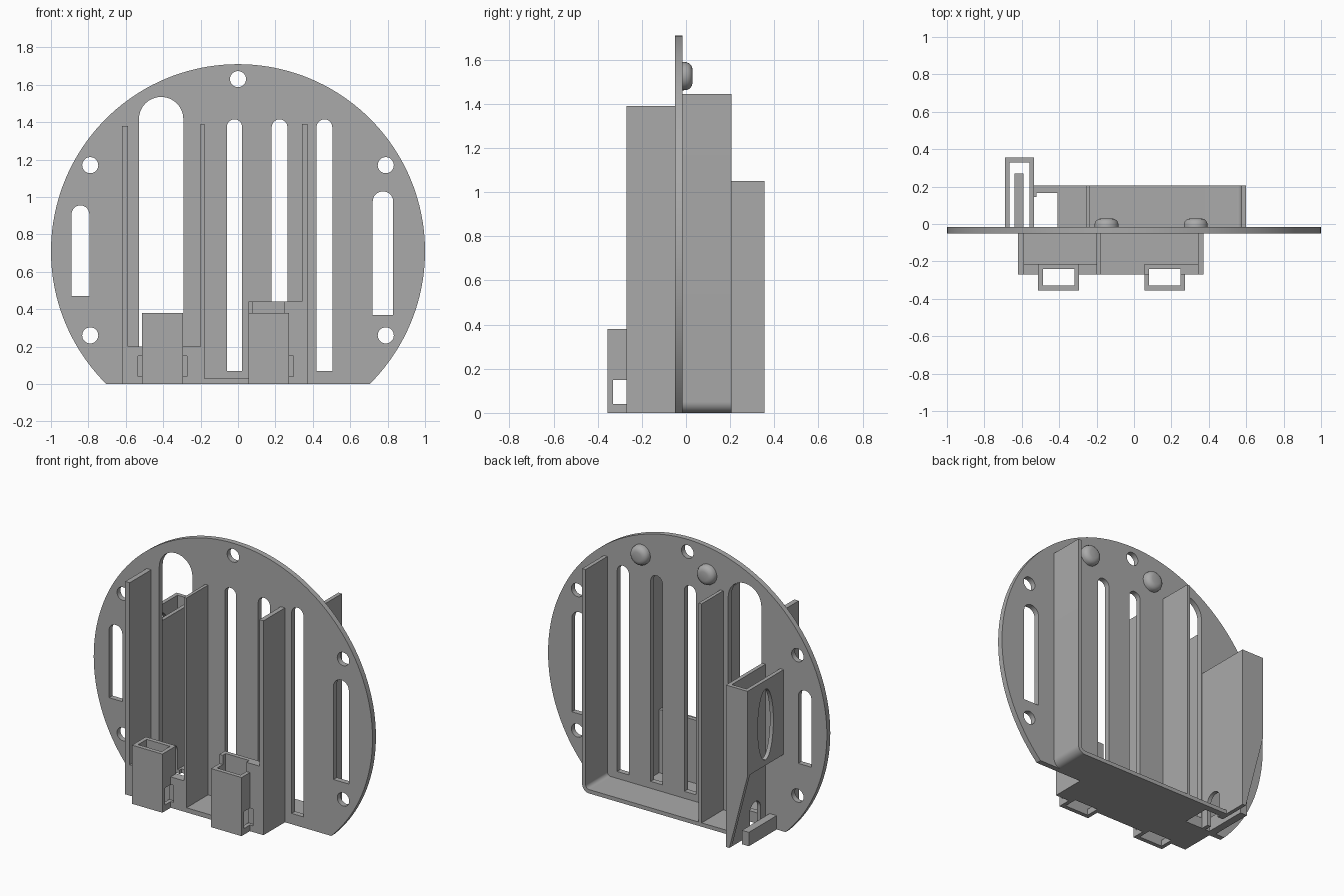
import bpy, bmesh
from math import pi, cos, sin, asin, radians
from mathutils import Matrix, Vector

cube = bpy.data.objects.get("Cube")
if cube:
    bpy.data.objects.remove(cube, do_unlink=True)

grey = bpy.data.materials.new("plain_grey")
grey.use_nodes = True
COLOUR = (0.4, 0.4, 0.4, 1)
grey.diffuse_color = COLOUR
grey.node_tree.nodes["Principled BSDF"].inputs["Base Color"].default_value = COLOUR


def add(name, mesh):
    ob = bpy.data.objects.new(name, mesh)
    bpy.context.collection.objects.link(ob)
    mesh.materials.clear()
    mesh.materials.append(grey)
    return ob


def smooth(ob):
    bpy.ops.object.select_all(action='DESELECT')
    ob.select_set(True)
    bpy.context.view_layer.objects.active = ob
    bpy.ops.object.shade_smooth_by_angle(angle=radians(30))


def box(name, x0, x1, y0, y1, z0, z1):
    bm = bmesh.new()
    size = Vector((x1 - x0, y1 - y0, z1 - z0))
    mid = Vector((x0 + x1, y0 + y1, z0 + z1)) / 2
    bmesh.ops.create_cube(bm, size=1, matrix=Matrix.Translation(mid) @ Matrix.Diagonal(size).to_4x4())
    mesh = bpy.data.meshes.new(name)
    bm.to_mesh(mesh)
    bm.free()
    return add(name, mesh)


def arc(cx, cz, rx, rz, a0=0, a1=2 * pi, n=32, closed=True):
    steps = n if closed else n + 1
    return [(cx + rx * cos(a0 + (a1 - a0) * i / n), cz + rz * sin(a0 + (a1 - a0) * i / n))
            for i in range(steps)]


def slot(x0, x1, z0, z1):
    """Opening with a flat bottom and a round top."""
    r = (x1 - x0) / 2
    return [(x0, z0), (x1, z0)] + arc(x0 + r, z1 - r, r, r, 0, pi, 16, False)


def panel(name, loops, axis, lo, hi):
    """Flat outline with holes, extruded along one axis from lo to hi."""
    curve = bpy.data.curves.new(name, 'CURVE')
    curve.dimensions = '2D'
    curve.fill_mode = 'BOTH'
    curve.extrude = (hi - lo) / 2
    for loop in loops:
        s = curve.splines.new('POLY')
        s.points.add(len(loop) - 1)
        for p, (u, v) in zip(s.points, loop):
            p.co = (u, v, 0, 1)
        s.use_cyclic_u = True
    temp = bpy.data.objects.new(name + "_outline", curve)
    bpy.context.collection.objects.link(temp)
    deps = bpy.context.evaluated_depsgraph_get()
    mesh = bpy.data.meshes.new_from_object(temp.evaluated_get(deps))
    bpy.data.objects.remove(temp, do_unlink=True)
    mid = (lo + hi) / 2
    turn = Matrix.Identity(4)
    if axis != 'z':
        turn = Matrix.Rotation(pi / 2, 4, 'X')
    if axis == 'x':
        turn = Matrix.Rotation(pi / 2, 4, 'Z') @ turn
    shift = {'x': (mid, 0, 0), 'y': (0, mid, 0), 'z': (0, 0, mid)}[axis]
    mesh.transform(Matrix.Translation(shift) @ turn)
    bm = bmesh.new()
    bm.from_mesh(mesh)
    bmesh.ops.remove_doubles(bm, verts=bm.verts, dist=1e-5)
    bmesh.ops.recalc_face_normals(bm, faces=bm.faces)
    bm.to_mesh(mesh)
    bm.free()
    ob = add(name, mesh)
    smooth(ob)
    return ob


def cut(ob, cutter):
    mod = ob.modifiers.new("cut", 'BOOLEAN')
    mod.operation = 'DIFFERENCE'
    mod.solver = 'EXACT'
    mod.object = cutter
    deps = bpy.context.evaluated_depsgraph_get()
    mesh = bpy.data.meshes.new_from_object(ob.evaluated_get(deps))
    ob.modifiers.clear()
    ob.data = mesh


FRONT, BACK, T = -0.05, -0.015, 0.03

# Round plate with a flat bottom, screw holes and slots
low = asin(0.71)
loops = [arc(0, 0.71, 1, 1, -low, pi + low, 120, False)]
for x, z in [(0, 1.63), (-0.79, 1.17), (0.79, 1.17), (-0.79, 0.26), (0.79, 0.26)]:
    loops.append(arc(x, z, 0.043, 0.043))
for s in [(-0.89, -0.795, 0.47, 0.955), (0.72, 0.83, 0.37, 1.03), (-0.53, -0.292, 0.07, 1.535),
          (-0.06, 0.022, 0.07, 1.415), (0.18, 0.264, 0.07, 1.415), (0.42, 0.504, 0.07, 1.415)]:
    loops.append(slot(*s))
panel("round_plate", loops, 'y', FRONT, BACK)

# Front dividers
for side, x0, x1, h in [("right", -0.62, -0.588, 1.38), ("middle", -0.2, -0.18, 1.39),
                        ("left", 0.342, 0.372, 1.39)]:
    box("front_divider_" + side, x0, x1, -0.27, FRONT, 0, h)

# Front floor, lips and open connector sleeves
floor = box("front_floor", -0.62, 0.372, -0.27, FRONT, 0, T)
for side, x0, x1, l0, l1, h in [("right", -0.512, -0.294, -0.588, -0.2, 0.2),
                                ("left", 0.055, 0.274, 0.055, 0.342, 0.44)]:
    lip = box("front_lip_" + side, l0, l1, -0.27, -0.213, 0, h)
    sleeve = box("sleeve_" + side, x0, x1, -0.355, -0.213, 0, 0.38)
    bore = box("bore", x0 + 0.025, x1 - 0.025, -0.328, -0.24, -0.1, 0.6)
    window = box("window", x0 - 0.022, x1 + 0.022, -0.33, -0.25, 0.04, 0.15)
    for part in (floor, lip, sleeve):
        cut(part, bore)
    for part in (lip, sleeve):
        cut(part, window)
    for helper in (bore, window):
        bpy.data.objects.remove(helper, do_unlink=True)

# Back tray: floor curving up into the tall left wall
r = 0.05
outer = arc(0.6 - r, r, r, r, -pi / 2, 0, 10, False)
inner = arc(0.6 - r, r, r - 0.025, r - 0.025, 0, -pi / 2, 10, False)
panel("back_tray", [[(-0.4, 0)] + outer + [(0.6, 1.445), (0.575, 1.445)] + inner + [(-0.4, 0.025)]],
      'y', BACK, 0.207)
box("back_divider", -0.257, -0.235, BACK, 0.207, 0, 1.445)

# Notched end of the tray floor
panel("back_tray_end", [[(-0.4, BACK), (-0.4, 0.207), (-0.535, 0.207), (-0.535, 0.145), (-0.52, 0.145),
                         (-0.52, 0.165), (-0.41, 0.165), (-0.41, BACK)]], 'z', 0, 0.025)

# Back pocket, open at the top, cut on a slant below
panel("pocket_back_wall", [[(-0.69, 1.05), (-0.69, 0.5), (-0.56, 0), (-0.535, 0), (-0.535, 1.05)]],
      'y', 0.33, 0.355)
arch = slot(0.035, 0.145, 0, 0.2)
panel("pocket_inner_wall", [[(BACK, 0), arch[0]] + arch[:1:-1] + [arch[1], (0.34, 0), (0.34, 1.05), (BACK, 1.05)]],
      'x', -0.56, -0.535)
panel("pocket_outer_wall", [[(BACK, 0.5), (0.34, 0.5), (0.34, 1.05), (BACK, 1.05)],
                            arc(0.17, 0.765, 0.08, 0.23)], 'x', -0.69, -0.665)
box("pocket_foot_bar", -0.64, -0.59, BACK, 0.27, 0, 0.09)

# Rounded studs on the back
for side, x in [("right", -0.147), ("left", 0.33)]:
    bm = bmesh.new()
    prof = [(0, 0.045), (0.03, 0.045), (0.045, 0.041), (0.057, 0.031), (0.063, 0.018), (0.064, 0)]
    verts = [bm.verts.new((x + a, BACK + b, 1.525)) for a, b in prof]
    edges = [bm.edges.new(p) for p in zip(verts, verts[1:])]
    bmesh.ops.spin(bm, geom=verts + edges, cent=(x, 0, 1.525), axis=(0, 1, 0), angle=2 * pi, steps=32)
    bmesh.ops.remove_doubles(bm, verts=bm.verts, dist=1e-4)
    bmesh.ops.recalc_face_normals(bm, faces=bm.faces)
    if sum((f.normal.y for f in bm.faces)) < 0:
        bmesh.ops.reverse_faces(bm, faces=bm.faces)
    mesh = bpy.data.meshes.new("stud_" + side)
    bm.to_mesh(mesh)
    bm.free()
    smooth(add("stud_" + side, mesh))
